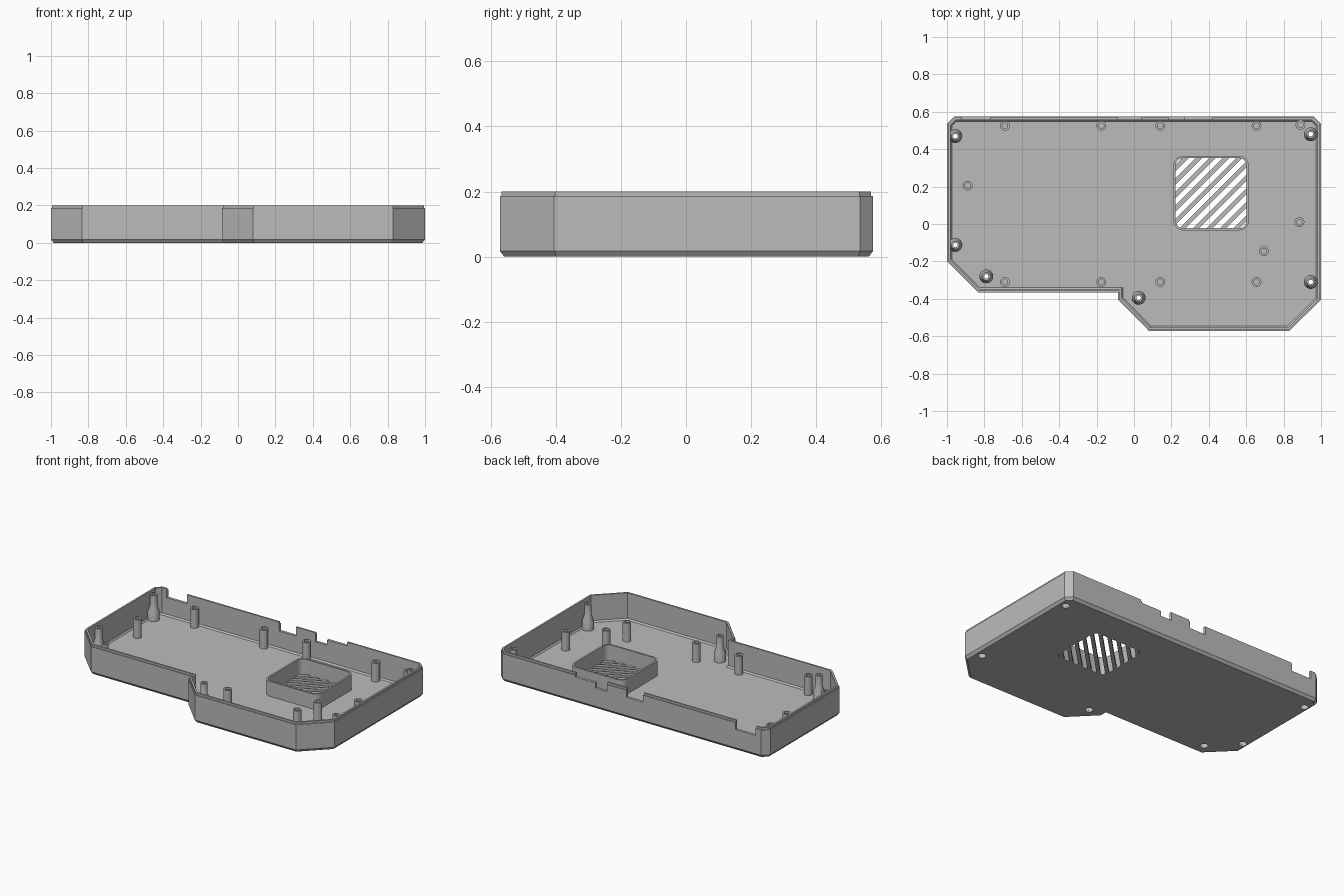
import bpy, bmesh, math
from mathutils import Vector

if "Cube" in bpy.data.objects:
    bpy.data.objects.remove(bpy.data.objects["Cube"])

grey = bpy.data.materials.new("grey plastic")
grey.diffuse_color = (0.5, 0.5, 0.5, 1)
grey.use_nodes = True
grey.node_tree.nodes["Principled BSDF"].inputs["Base Color"].default_value = grey.diffuse_color


def make(name, bm, smooth=False):
    bmesh.ops.recalc_face_normals(bm, faces=bm.faces)
    me = bpy.data.meshes.new(name)
    bm.to_mesh(me)
    bm.free()
    me.materials.append(grey)
    ob = bpy.data.objects.new(name, me)
    bpy.context.collection.objects.link(ob)
    if smooth:
        bpy.ops.object.select_all(action='DESELECT')
        ob.select_set(True)
        bpy.context.view_layer.objects.active = ob
        bpy.ops.object.shade_smooth_by_angle(angle=math.radians(30))
    return ob


def inset(pts, d):
    """Move every edge of a counter-clockwise outline inwards by d."""
    out = []
    for i, p in enumerate(pts):
        a, p, b = Vector(pts[i - 1]), Vector(p), Vector(pts[(i + 1) % len(pts)])
        e, f = (p - a).normalized(), (b - p).normalized()
        n, m = Vector((-e.y, e.x)), Vector((-f.y, f.x))
        out.append(tuple(p + (n + m) * d / (1 + n.dot(m))))
    return out


def stack(bm, rings, closed=False):
    """Bridge rings of (outline, z); cap both ends unless closed."""
    loops = [[bm.verts.new((x, y, z)) for x, y in pts] for pts, z in rings]
    n = len(loops[0])
    pairs = list(zip(loops, loops[1:])) + ([(loops[-1], loops[0])] if closed else [])
    for a, b in pairs:
        for i in range(n):
            j = (i + 1) % n
            bm.faces.new((a[i], a[j], b[j], b[i]))
    if not closed:
        bm.faces.new(loops[0][::-1])
        bm.faces.new(loops[-1])


def circle(x, y, r, n=24):
    return [(x + r * math.cos(2 * math.pi * i / n), y + r * math.sin(2 * math.pi * i / n))
            for i in range(n)]


def round_rect(x0, x1, y0, y1, r, n=6):
    pts = []
    for k, (x, y) in enumerate(((x1 - r, y1 - r), (x0 + r, y1 - r), (x0 + r, y0 + r), (x1 - r, y0 + r))):
        for i in range(n + 1):
            a = math.pi / 2 * (k + i / n)
            pts.append((x + r * math.cos(a), y + r * math.sin(a)))
    return pts


def cut(target, bm):
    cutter = make("cutter", bm)
    cutter.hide_render = True
    mod = target.modifiers.new("cut", 'BOOLEAN')
    mod.operation, mod.solver, mod.object = 'DIFFERENCE', 'EXACT', cutter
    bpy.context.view_layer.objects.active = target
    bpy.ops.object.modifier_apply(modifier=mod.name)
    bpy.data.objects.remove(cutter)


# Tray shell: chamfered base, wall, stepped rim, inner wall, floor
outline = [(-1, -0.2), (-0.835, -0.365), (-0.085, -0.365), (-0.085, -0.405), (0.08, -0.572),
           (0.83, -0.572), (1, -0.405), (1, 0.535), (0.96, 0.575), (-0.96, 0.575), (-1, 0.535)]
bm = bmesh.new()
stack(bm, [(inset(outline, d), z) for d, z in (
    (0.014, 0), (0, 0.018), (0, 0.187), (0.006, 0.187), (0.006, 0.2),
    (0.018, 0.2), (0.018, 0.03), (0.026, 0.02))])
shell = make("tray_shell", bm)

# Port notches in the back wall
for x0, x1, z in ((-0.92, -0.77, 0.14), (-0.085, 0.04, 0.14), (0.185, 0.27, 0.14), (0.265, 0.42, 0.175)):
    bm = bmesh.new()
    box = [(x0, 0.54), (x1, 0.54), (x1, 0.62), (x0, 0.62)]
    stack(bm, [(box, z), (box, 0.25)])
    cut(shell, bm)

# Screw holes through the floor
bosses = [(-0.955, 0.47), (-0.955, -0.112), (-0.79, -0.28), (0.025, -0.395), (0.945, -0.31), (0.945, 0.48)]
bm = bmesh.new()
for x, y in bosses:
    stack(bm, [(circle(x, y, 0.025), -0.05), (circle(x, y, 0.025), 0.028)])
cut(shell, bm)

# Diagonal vent slots clipped to the rounded opening
vent = bmesh.new()
cx, cy, pitch, width = 0.412, 0.165, 0.051, 0.028
across = Vector((1, -1, 0)).normalized()
for k in range(-5, 6):
    b = bmesh.new()
    b.faces.new([b.verts.new((x, y, 0)) for x, y in round_rect(0.222, 0.602, -0.022, 0.352, 0.04)])
    for side in (-1, 1):
        co = Vector((cx, cy, 0)) + across * (k * pitch + side * width / 2)
        bmesh.ops.bisect_plane(b, geom=b.verts[:] + b.edges[:] + b.faces[:], plane_co=co,
                               plane_no=across * side, clear_outer=True)
    for f in b.faces:
        pts = [(v.co.x, v.co.y) for v in f.verts]
        stack(vent, [(pts, -0.05), (pts, 0.06)])
    b.free()
cut(shell, vent)

# Raised frame around the vent
bm = bmesh.new()
outer = round_rect(0.21, 0.614, -0.034, 0.364, 0.052)
inner = round_rect(0.222, 0.602, -0.022, 0.352, 0.04)
stack(bm, [(outer, 0.015), (outer, 0.12), (inner, 0.12), (inner, 0.015)], closed=True)
make("vent_frame", bm, True)

# Tapered screw bosses with counterbored holes
profile = [(0.037, 0.012), (0.037, 0.075), (0.022, 0.115), (0.022, 0.188), (0.012, 0.188),
           (0.012, 0.06), (0.0248, 0.06), (0.0248, 0.012)]
for x, y in bosses:
    bm = bmesh.new()
    stack(bm, [(circle(x, y, r), z) for r, z in profile], closed=True)
    make("screw_boss", bm, True)

# Thin board standoffs with blind holes
standoffs = [(x, y) for x in (-0.69, -0.175, 0.14, 0.655) for y in (0.525, -0.31)]
standoffs += [(0.89, 0.53), (-0.89, 0.205), (0.885, 0.01), (0.695, -0.145)]
for x, y in standoffs:
    bm = bmesh.new()
    stack(bm, [(circle(x, y, r), z) for r, z in
               ((0.026, 0.015), (0.026, 0.145), (0.015, 0.145), (0.015, 0.024))])
    make("standoff", bm, True)
